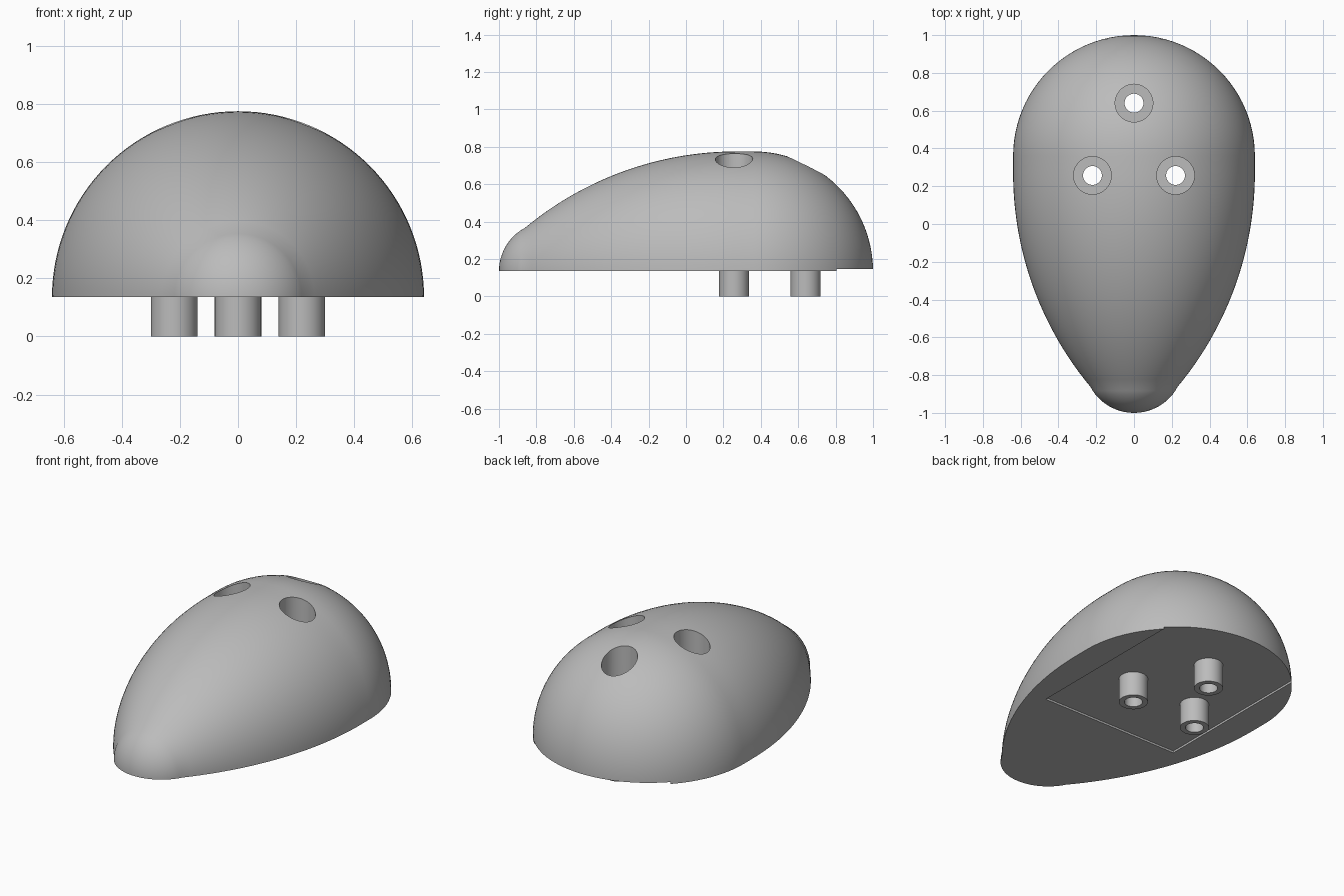
import bpy, bmesh
from math import sin, cos, pi, sqrt, acos
from mathutils import Vector, Matrix

if "Cube" in bpy.data.objects:
    bpy.data.objects.remove(bpy.data.objects["Cube"])

BASE = 0.135          # underside of the shell
CEILING = 0.147       # top of the shallow underside recess
R = 0.64              # largest radius of the shell
HOLES = [(0, 0.64), (-0.22, 0.257), (0.22, 0.257)]

grey = bpy.data.materials.new("plain_grey")
grey.use_nodes = True
grey.diffuse_color = (0.5, 0.5, 0.5, 1)
grey.node_tree.nodes["Principled BSDF"].inputs["Base Color"].default_value = (0.5, 0.5, 0.5, 1)


def make_object(name, bm):
    bmesh.ops.recalc_face_normals(bm, faces=bm.faces)
    mesh = bpy.data.meshes.new(name)
    bm.to_mesh(mesh)
    bm.free()
    mesh.materials.append(grey)
    obj = bpy.data.objects.new(name, mesh)
    bpy.context.collection.objects.link(obj)
    return obj


def lathe(bm, profile, centre, closed=False, steps=48):
    """Turn (radius, z) points about a vertical axis."""
    verts = [bm.verts.new((centre[0] + r, centre[1], z)) for r, z in profile]
    pairs = list(zip(verts, verts[1:] + verts[:1])) if closed else list(zip(verts, verts[1:]))
    edges = [bm.edges.new(p) for p in pairs]
    bmesh.ops.spin(bm, geom=verts + edges, cent=(*centre, 0), axis=(0, 0, 1),
                   angle=2 * pi, steps=steps, use_merge=True)
    bmesh.ops.remove_doubles(bm, verts=bm.verts, dist=1e-5)


def smooth(obj):
    bpy.ops.object.select_all(action="DESELECT")
    obj.select_set(True)
    bpy.context.view_layer.objects.active = obj
    bpy.ops.object.shade_smooth_by_angle(angle=0.5)


# Shell outline along y: round nose, long shallow arc, ball-shaped back
nose_r, arc_r, arc_y, ball_y, join_y = 0.263, 1.77, 0.27, 0.36, -0.863
nose_y = nose_r - 1
nose_end = acos((nose_y - join_y) / nose_r)
outline = [(nose_y - nose_r * cos(nose_end * i / 12), nose_r * sin(nose_end * i / 12)) for i in range(12)]
for i in range(29):
    y = join_y + (arc_y - join_y) * i / 28
    outline.append((y, R - arc_r + sqrt(arc_r ** 2 - (y - arc_y) ** 2)))
outline += [(ball_y + R * sin(pi / 2 * i / 24), R * cos(pi / 2 * i / 24)) for i in range(25)]

# Half-turned shell with a flat underside
bm = bmesh.new()
verts = [bm.verts.new((r, y, BASE)) for y, r in outline]
edges = [bm.edges.new(p) for p in zip(verts, verts[1:])]
bmesh.ops.spin(bm, geom=verts + edges, cent=(0, 0, BASE), axis=(0, -1, 0), angle=pi, steps=64)
bmesh.ops.remove_doubles(bm, verts=bm.verts, dist=1e-5)
bmesh.ops.holes_fill(bm, edges=[e for e in bm.edges if e.is_boundary], sides=0)
shell = make_object("shell", bm)

# Cutters: underside recess and stepped screw holes
bm = bmesh.new()
bmesh.ops.create_cube(bm, size=1, matrix=Matrix.LocRotScale(
    Vector((0, 0.5, CEILING - 0.1)), None, Vector((0.92, 1.42, 0.2))))
recess_cutter = make_object("recess_cutter", bm)

bm = bmesh.new()
for spot in HOLES:
    lathe(bm, [(0, -0.1), (0.05, -0.1), (0.05, 0.3), (0.1, 0.3), (0.1, 1), (0, 1)], spot)
hole_cutter = make_object("hole_cutter", bm)

for cutter in (recess_cutter, hole_cutter):
    cutter.hide_render = True
    mod = shell.modifiers.new(cutter.name, "BOOLEAN")
    mod.operation, mod.solver, mod.object = "DIFFERENCE", "EXACT", cutter
    bpy.context.view_layer.objects.active = shell
    bpy.ops.object.modifier_apply(modifier=mod.name)
    bpy.data.objects.remove(cutter)
smooth(shell)

# Spacer tubes below the screw holes
for name, spot in zip(("back_spacer", "right_spacer", "left_spacer"), HOLES):
    bm = bmesh.new()
    lathe(bm, [(0.05, 0), (0.08, 0), (0.08, CEILING), (0.05, CEILING)], spot, closed=True)
    smooth(make_object(name, bm))
